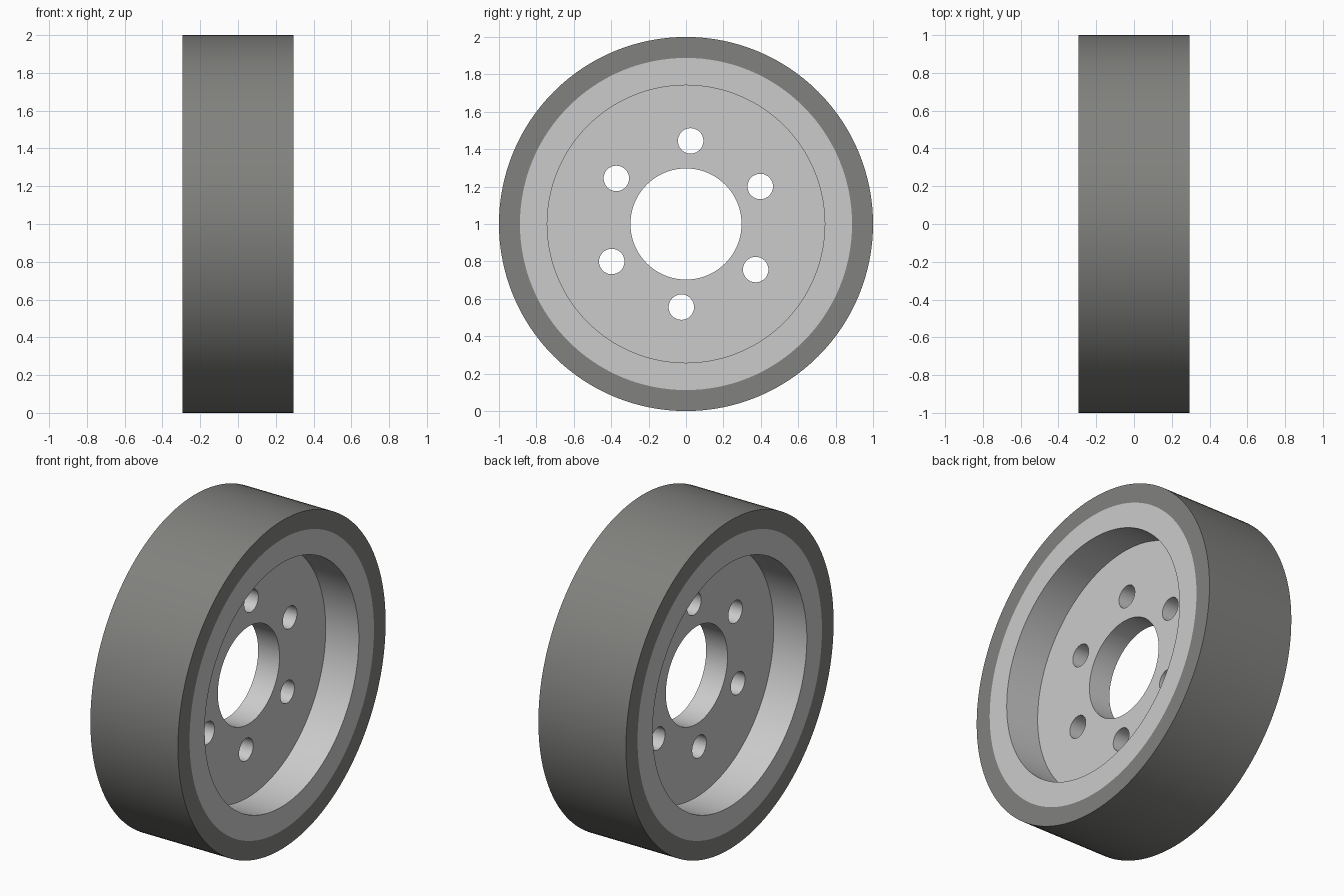
import bpy, bmesh, math
from mathutils import Matrix, Vector

if "Cube" in bpy.data.objects:
    bpy.data.objects.remove(bpy.data.objects["Cube"])

CENTRE_Z = 1.0
HALF_WIDTH = 0.295
WEB_HALF = 0.072
TYRE_INNER = 0.888
HOLE_COUNT, HOLE_RADIUS, HOLE_CIRCLE = 6, 0.068, 0.445
HOLE_START = math.radians(26.8)


def add_object(name, bm):
    bmesh.ops.recalc_face_normals(bm, faces=bm.faces)
    mesh = bpy.data.meshes.new(name)
    bm.to_mesh(mesh)
    bm.free()
    obj = bpy.data.objects.new(name, mesh)
    obj.location.z = CENTRE_Z
    bpy.context.collection.objects.link(obj)
    return obj


def lathe(name, profile, segments=128):
    """Revolve a closed (x, radius) profile around the x axle."""
    bm = bmesh.new()
    rings = []
    for i in range(segments):
        a = math.tau * i / segments
        rings.append([bm.verts.new((x, r * math.cos(a), r * math.sin(a))) for x, r in profile])
    n = len(profile)
    for i in range(segments):
        a, b = rings[i], rings[(i + 1) % segments]
        for j in range(n):
            k = (j + 1) % n
            bm.faces.new((a[j], a[k], b[k], b[j]))
    return add_object(name, bm)


def smooth(obj):
    bpy.ops.object.select_all(action='DESELECT')
    obj.select_set(True)
    bpy.context.view_layer.objects.active = obj
    bpy.ops.object.shade_smooth_by_angle(angle=math.radians(30))


# Tyre: plain band around the rim
tyre = lathe("tyre", [(-HALF_WIDTH, TYRE_INNER), (-HALF_WIDTH, 1.0),
                      (HALF_WIDTH, 1.0), (HALF_WIDTH, TYRE_INNER)])
rubber = bpy.data.materials.new("dark_rubber")
rubber.diffuse_color = (0.22, 0.22, 0.21, 1)
rubber.use_nodes = True
rubber.node_tree.nodes["Principled BSDF"].inputs["Base Color"].default_value = rubber.diffuse_color
tyre.data.materials.append(rubber)

# Rim: outer barrel with a recessed central web and open bore
half = [(HALF_WIDTH, TYRE_INNER), (HALF_WIDTH, 0.742), (WEB_HALF, 0.742), (WEB_HALF, 0.297)]
rim = lathe("rim", half + [(-x, r) for x, r in reversed(half)])

# Bolt holes cut through the web
bm = bmesh.new()
for i in range(HOLE_COUNT):
    a = HOLE_START + math.tau * i / HOLE_COUNT
    pos = Vector((0, math.cos(a), math.sin(a))) * HOLE_CIRCLE
    bmesh.ops.create_cone(bm, cap_ends=True, segments=48, radius1=HOLE_RADIUS,
                          radius2=HOLE_RADIUS, depth=0.4,
                          matrix=Matrix.Translation(pos) @ Matrix.Rotation(math.pi / 2, 4, 'Y'))
cutter = add_object("bolt_hole_cutter", bm)
cutter.hide_render = True

cut = rim.modifiers.new("bolt_holes", 'BOOLEAN')
cut.operation = 'DIFFERENCE'
cut.solver = 'EXACT'
cut.object = cutter
bpy.context.view_layer.objects.active = rim
bpy.ops.object.modifier_apply(modifier=cut.name)
bpy.data.objects.remove(cutter)

for part in (tyre, rim):
    smooth(part)
